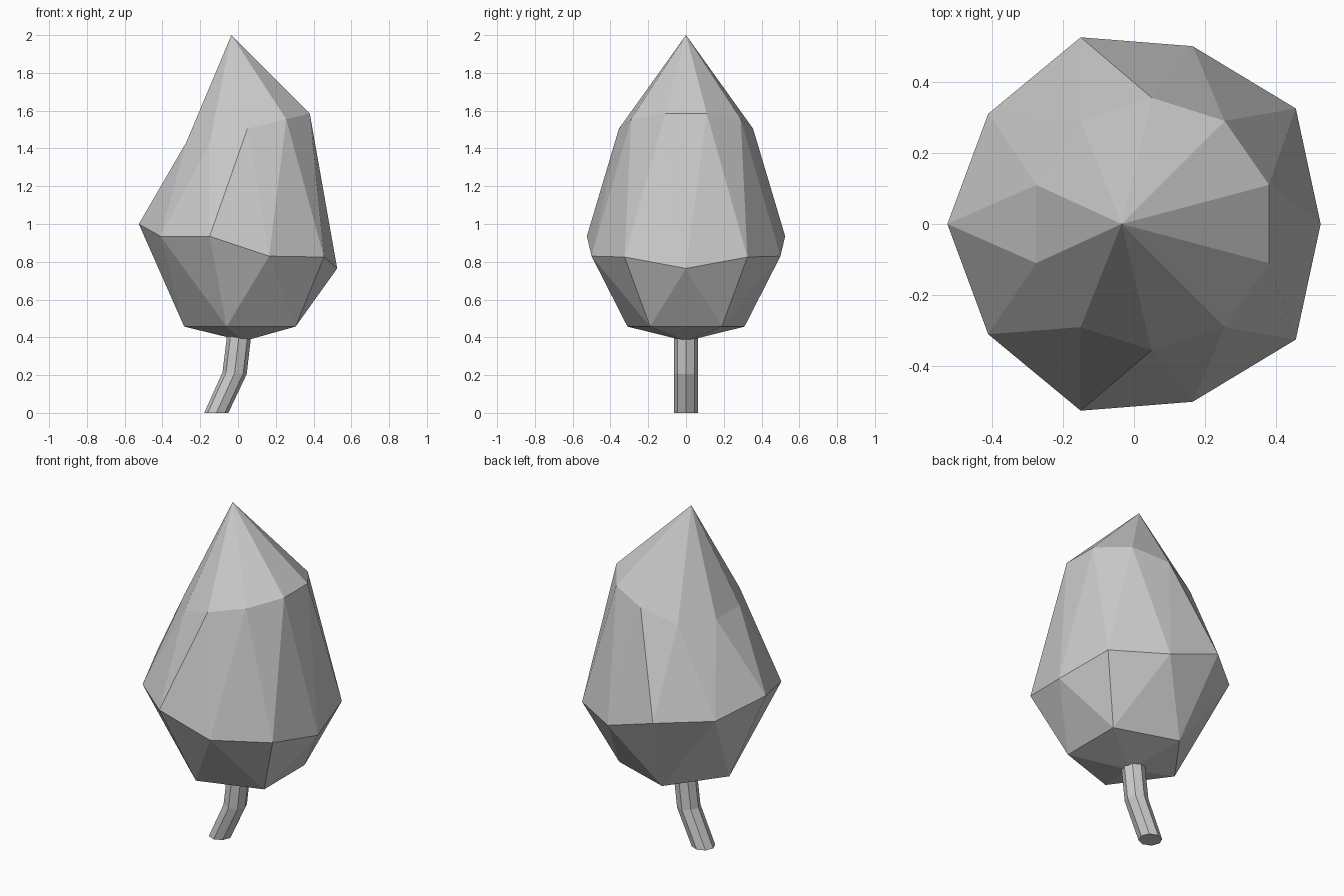
import bpy, bmesh, math
from mathutils import Vector

cube = bpy.data.objects.get("Cube")
if cube:
    bpy.data.objects.remove(cube, do_unlink=True)

grey = bpy.data.materials.new("plain_grey")
grey.use_nodes = True
colour = (0.6, 0.6, 0.6, 1)
grey.diffuse_color = colour
grey.node_tree.nodes["Principled BSDF"].inputs["Base Color"].default_value = colour


def finish(name, bm):
    bmesh.ops.recalc_face_normals(bm, faces=bm.faces[:])
    mesh = bpy.data.meshes.new(name)
    bm.to_mesh(mesh)
    bm.free()
    mesh.materials.append(grey)
    bpy.context.collection.objects.link(bpy.data.objects.new(name, mesh))


def mirrored_ring(bm, half):
    """Closed ring from its +y half; points on y = 0 are not doubled."""
    back = [(x, -y, z) for x, y, z in reversed(half) if y > 0]
    return [bm.verts.new(p) for p in half + back]


# Crown: lopsided faceted bud, mirrored across y
bm = bmesh.new()
tip = bm.verts.new((-0.035, 0, 2))
base = bm.verts.new((0.03, 0, 0.38))
shoulder = mirrored_ring(bm, [(0.38, 0.11, 1.585), (0.255, 0.29, 1.555), (0.05, 0.355, 1.505),
                              (-0.15, 0.29, 1.43), (-0.275, 0.11, 1.43)])
belly = mirrored_ring(bm, [(0.525, 0, 0.765), (0.455, 0.325, 0.825), (0.165, 0.5, 0.83),
                           (-0.15, 0.525, 0.935), (-0.41, 0.31, 0.935), (-0.525, 0, 1.0)])
foot = mirrored_ring(bm, [(0.305, 0.19, 0.457), (-0.06, 0.31, 0.457), (-0.285, 0, 0.457)])
n = len(belly)
for i in range(n):
    j = (i + 1) % n
    bm.faces.new((shoulder[i], shoulder[j], tip))
    bm.faces.new((belly[i], belly[j], shoulder[i]))
    bm.faces.new((belly[j], shoulder[j], shoulder[i]))
    bm.faces.new((belly[j], belly[i], foot[i // 2]))
for i in range(len(foot)):
    j = (i + 1) % len(foot)
    bm.faces.new((foot[i], foot[j], belly[(2 * i + 2) % n]))
    bm.faces.new((foot[j], foot[i], base))
finish("crown", bm)

# Trunk: bent eight-sided stem
SIDES, RADIUS = 8, 0.064
bm = bmesh.new()
rings = []
for x, z, tilt in ((-0.115, 0, 0), (-0.018, 0.21, -0.08), (0.008, 0.43, 0)):
    ring = []
    for k in range(SIDES):
        a = math.tau * k / SIDES
        dx = RADIUS * math.cos(a)
        ring.append(bm.verts.new(Vector((x + dx, RADIUS * math.sin(a), z + tilt * dx))))
    rings.append(ring)
for low, high in zip(rings, rings[1:]):
    for k in range(SIDES):
        m = (k + 1) % SIDES
        bm.faces.new((low[k], low[m], high[m], high[k]))
bm.faces.new(rings[0])
bm.faces.new(rings[-1])
finish("trunk", bm)
